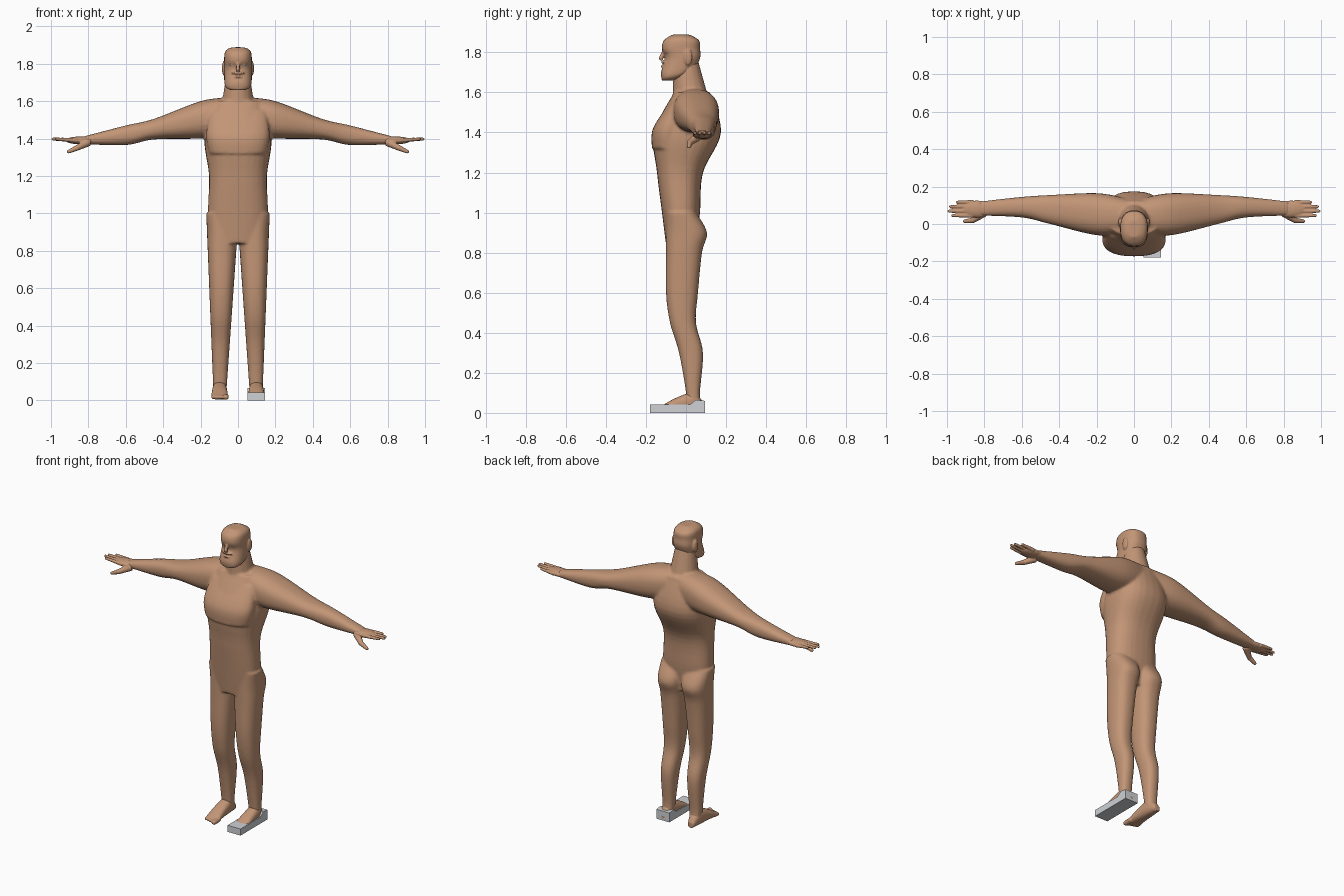
import bpy, bmesh, math
from mathutils import Matrix, Vector

default_cube = bpy.data.objects.get("Cube")
if default_cube:
    bpy.data.objects.remove(default_cube, do_unlink=True)


def material(name, colour):
    mat = bpy.data.materials.new(name)
    mat.use_nodes = True
    mat.diffuse_color = (*colour, 1)
    bsdf = mat.node_tree.nodes["Principled BSDF"]
    bsdf.inputs["Base Color"].default_value = (*colour, 1)
    return mat


def smooth(points, steps=6):
    """Fill a short list of key rows with a smooth curve through them."""
    padded = [points[0], *points, points[-1]]
    rows = []
    for before, start, end, after in zip(padded, padded[1:], padded[2:], padded[3:]):
        for step in range(steps):
            t = step / steps
            ease = t * t * (3 - 2 * t)
            leave, arrive = t * (1 - t) ** 2 / 2, t * t * (t - 1) / 2
            rows.append([p + (q - p) * ease + (q - o) * leave + (r - p) * arrive
                         for o, p, q, r in zip(before, start, end, after)])
    return rows + [list(points[-1])]


def superellipse(angle, low, high, power=2.4):
    """Point on a slightly squared oval between two limits."""
    bulge = math.copysign(abs(angle) ** (2 / power), angle)
    return (low + high) / 2 + bulge * (high - low) / 2


def loft(bm, axis, sections, side=1, sides=28):
    """Closed tube through rows of position and the limits on the other two axes."""
    first, second = [i for i in range(3) if i != axis]
    rings = []
    for position, low_a, high_a, low_b, high_b in sections:
        ring = []
        for k in range(sides):
            turn = math.tau * k / sides
            point = Vector()
            point[axis] = position
            point[first] = superellipse(math.cos(turn), low_a, high_a)
            point[second] = superellipse(math.sin(turn), low_b, high_b)
            point.x *= side
            ring.append(bm.verts.new(point))
        rings.append(ring)
    for ring, following in zip(rings, rings[1:]):
        for k in range(sides):
            bm.faces.new((ring[k - 1], ring[k], following[k], following[k - 1]))
    bm.faces.new(rings[0])
    bm.faces.new(rings[-1])


def symmetric(rows):
    """Turn rows of height, half width, front and back into loft sections."""
    return [(z, -width, width, front, back) for z, width, front, back in rows]


def blob(bm, centre, radii):
    matrix = Matrix.Translation(centre) @ Matrix.Diagonal((*radii, 1))
    bmesh.ops.create_uvsphere(bm, u_segments=16, v_segments=10, radius=1, matrix=matrix)


def limb(bm, start, end, start_radius, end_radius):
    """Tapered tube with a rounded end."""
    start, end = Vector(start), Vector(end)
    along = end - start
    turn = along.to_track_quat('Z', 'Y').to_matrix().to_4x4()
    bmesh.ops.create_cone(bm, cap_ends=True, segments=16, radius1=start_radius,
                          radius2=end_radius, depth=along.length,
                          matrix=Matrix.Translation((start + end) / 2) @ turn)
    blob(bm, end, [end_radius] * 3)


def finish(bm, name, mat):
    bmesh.ops.recalc_face_normals(bm, faces=bm.faces)
    mesh = bpy.data.meshes.new(name)
    bm.to_mesh(mesh)
    bm.free()
    mesh.materials.append(mat)
    part = bpy.data.objects.new(name, mesh)
    bpy.context.collection.objects.link(part)
    return part


def fuse(bm, name, mat, voxel, softness):
    """Merge overlapping pieces into one soft skin."""
    part = finish(bm, name, mat)
    remesh = part.modifiers.new("Fuse", 'REMESH')
    remesh.mode = 'VOXEL'
    remesh.voxel_size = voxel
    remesh.use_smooth_shade = True
    soften = part.modifiers.new("Soften", 'SMOOTH')
    soften.factor = .5
    soften.iterations = softness


skin = material("tan skin", (.54, .3, .18))
grey = material("pale grey", (.62, .64, .67))

# Torso, overhanging chest and neck
body = bmesh.new()
loft(body, 2, symmetric(smooth([
    (.84, .14, -.1, .05), (1, .16, -.12, .07), (1.2, .155, -.145, .085),
    (1.4, .18, -.16, .175), (1.6, .14, -.06, .12)])))
loft(body, 2, symmetric(smooth([
    (1.32, .155, -.17, 0), (1.42, .17, -.165, 0), (1.55, .15, -.08, 0)])))
limb(body, (0, .03, 1.5), (0, 0, 1.75), .1, .062)

# Arms and legs
arm = smooth([(.05, -.05, .14, 1.42, 1.62), (.2, -.06, .165, 1.4, 1.6),
              (.45, 0, .155, 1.395, 1.505), (.6, .035, .145, 1.365, 1.47),
              (.83, .045, .12, 1.37, 1.41)])
leg_profile = smooth([(1, -.1, .05), (.9, -.1, .105), (.8, -.1, .08), (.6, -.1, .06),
                      (.45, -.08, .05), (.3, -.035, .085), (.1, 0, .07), (.04, 0, .08)])
leg = [(z, .065 - .07 * z, .13 + .04 * z, front, back) for z, front, back in leg_profile]
for side in (1, -1):
    loft(body, 0, arm, side)
    loft(body, 2, leg, side)
fuse(body, "body", skin, voxel=.008, softness=5)

# Bearded head, widest in the middle and rounded at crown and chin
head = bmesh.new()
head_profile = smooth([(1.66, -.12, -.06), (1.7, -.125, .03), (1.77, -.105, .07),
                       (1.82, -.12, .07), (1.86, -.11, .065), (1.888, -.07, .02)])
crown, chin = 1.89, 1.655
head_rows = []
for z, front, back in head_profile:
    height = (2 * z - crown - chin) / (crown - chin)
    head_rows.append((z, .074 * math.sqrt(1 - height ** 8), front, back))
loft(head, 2, symmetric(head_rows))

# Nose, moustache, lip, brows and ears
limb(head, (0, -.11, 1.81), (0, -.125, 1.77), .008, .011)
blob(head, (0, -.11, 1.75), (.035, .014, .008))
blob(head, (0, -.115, 1.73), (.022, .012, .006))
for side in (1, -1):
    limb(head, (side * .01, -.11, 1.81), (side * .05, -.09, 1.815), .009, .008)
    blob(head, (side * .075, .01, 1.775), (.011, .022, .04))
fuse(head, "head", skin, voxel=.005, softness=2)

for side, label in ((1, "left"), (-1, "right")):
    # Palm, four fingers and a drooping thumb
    hand = bmesh.new()
    blob(hand, (side * .84, .08, 1.39), (.085, .046, .021))
    for i in range(4):
        y = .045 + .024 * i
        tip = .99 - .014 * (i - 1.2) ** 2
        limb(hand, (side * .86, y, 1.39), (side * tip, y, 1.397), .012, .008)
    knuckle = (side * .86, .02, 1.35)
    limb(hand, (side * .8, .06, 1.38), knuckle, .022, .015)
    limb(hand, knuckle, (side * .905, .015, 1.33), .015, .01)
    fuse(hand, label + "_hand", skin, voxel=.004, softness=2)

    # Foot with five toes
    foot = bmesh.new()
    middle = .098
    sole = smooth([(.095, .02, .04), (.04, .036, .1), (-.05, .042, .075), (-.13, .045, .03)])
    loft(foot, 1, [(y, middle - width, middle + width, .004, top) for y, width, top in sole], side)
    for i in range(5):
        x = side * (.064 + .017 * i)
        radius = .011 if i else .015
        limb(foot, (x, -.1, .02), (x, .005 * i - .15, .018), radius, radius)
    fuse(foot, label + "_foot", skin, voxel=.005, softness=2)

    eye = bmesh.new()
    blob(eye, (side * .036, -.092, 1.795), (.013, .012, .005))
    finish(eye, label + "_eye", grey).data.shade_smooth()

# Block around the left foot, raised at the heel
block = bmesh.new()
outline = [(-.18, 0), (.095, 0), (.095, .06), (.05, .065), (.02, .042), (-.18, .042)]
face = block.faces.new([block.verts.new((.052, y, z)) for y, z in outline])
grown = bmesh.ops.extrude_face_region(block, geom=[face])["geom"]
moved = [v for v in grown if isinstance(v, bmesh.types.BMVert)]
bmesh.ops.translate(block, verts=moved, vec=(.092, 0, 0))
finish(block, "foot_block", grey)
